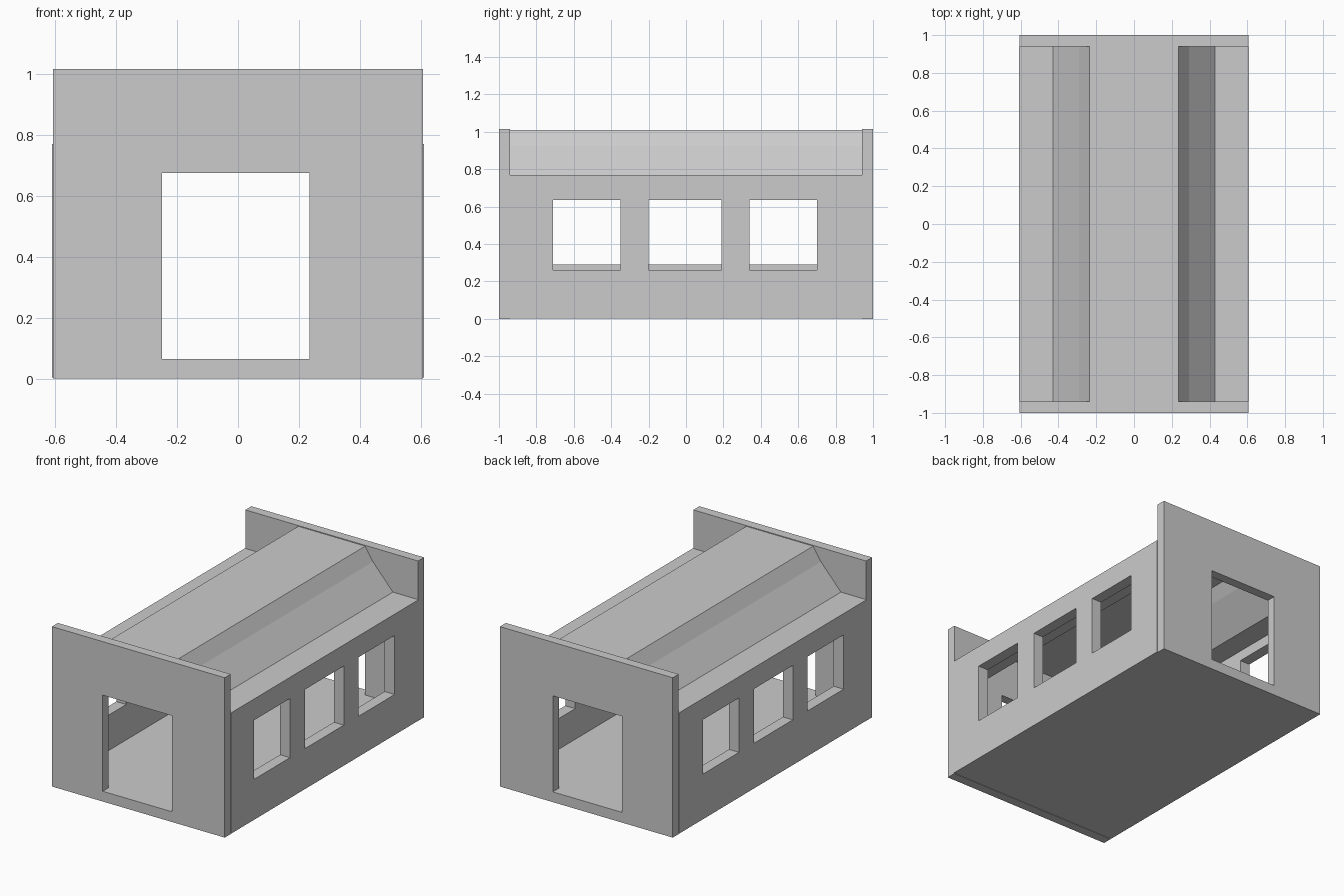
import bpy, bmesh

if "Cube" in bpy.data.objects:
    bpy.data.objects.remove(bpy.data.objects["Cube"])


def prism(name, half_profile, y0, y1):
    """Extrude a mirrored (x, z) profile, listed bottom to top, along y."""
    pts = half_profile + [(-x, z) for x, z in reversed(half_profile)]
    bm = bmesh.new()
    face = bm.faces.new([bm.verts.new((x, y0, z)) for x, z in pts])
    ext = bmesh.ops.extrude_face_region(bm, geom=[face])
    moved = [g for g in ext["geom"] if isinstance(g, bmesh.types.BMVert)]
    bmesh.ops.translate(bm, verts=moved, vec=(0, y1 - y0, 0))
    bmesh.ops.recalc_face_normals(bm, faces=bm.faces)
    mesh = bpy.data.meshes.new(name)
    bm.to_mesh(mesh)
    bm.free()
    obj = bpy.data.objects.new(name, mesh)
    bpy.context.collection.objects.link(obj)
    return obj


def box(name, lo, hi):
    bpy.ops.mesh.primitive_cube_add(size=1, location=[(a + b) / 2 for a, b in zip(lo, hi)])
    obj = bpy.context.object
    obj.name = name
    obj.scale = [b - a for a, b in zip(lo, hi)]
    bpy.ops.object.transform_apply(location=True, rotation=False, scale=True)
    return obj


def cut(obj, cutter):
    mod = obj.modifiers.new("opening", 'BOOLEAN')
    mod.operation = 'DIFFERENCE'
    mod.solver = 'EXACT'
    mod.object = cutter
    cutter.hide_render = True
    bpy.context.view_layer.objects.active = obj
    bpy.ops.object.modifier_apply(modifier=mod.name)
    bpy.data.objects.remove(cutter)


# Hall: floor, side walls and raised roof as one hollow section
hall = prism("hall_shell", [(0.61, 0.003), (0.61, 0.77), (0.43, 0.77),
                            (0.29, 0.925), (0.235, 1.01)], -0.94, 0.94)
cavity = prism("cavity_cutter", [(0.54, 0.065), (0.54, 0.70), (0.40, 0.70),
                                 (0.245, 0.875), (0.20, 0.945)], -1.1, 1.1)
cut(hall, cavity)

# Three windows per side, the left sills slightly higher
for x0, x1, sill in ((0.5, 0.7, 0.26), (-0.7, -0.5, 0.29)):
    for y0, y1 in ((-0.71, -0.35), (-0.20, 0.19), (0.34, 0.70)):
        cut(hall, box("window_cutter", (x0, y0, sill), (x1, y1, 0.635)))

# End walls with doorways, rising above the side walls
for name, y0, y1 in (("front_wall", -1.0, -0.94), ("back_wall", 0.94, 1.0)):
    wall = box(name, (-0.607, y0, 0), (0.607, y1, 1.015))
    cut(wall, box("door_cutter", (-0.25, y0 - 0.1, 0.065), (0.235, y1 + 0.1, 0.675)))
